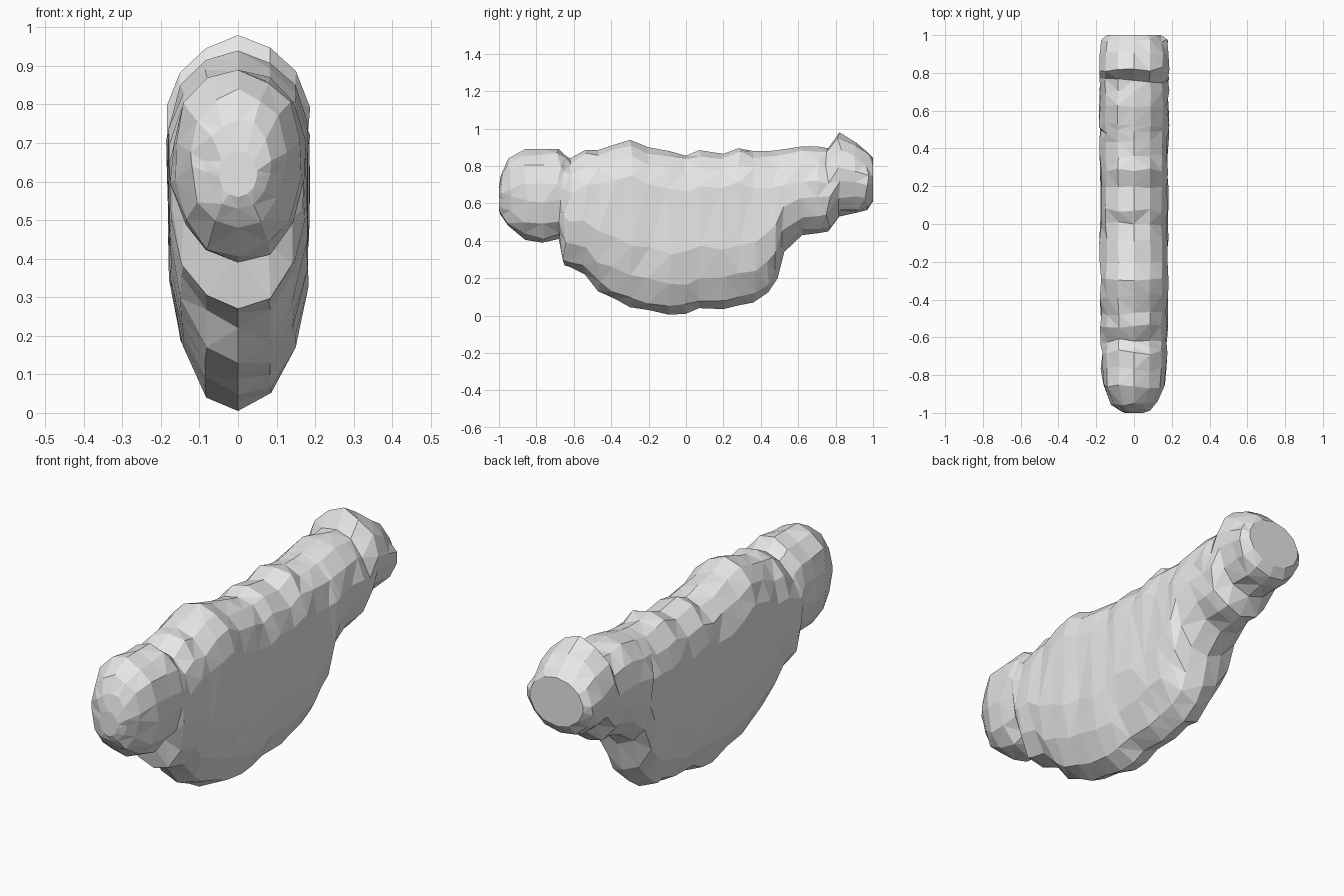
import bpy
import bmesh
import math
import random

cube = bpy.data.objects.get("Cube")
if cube:
    bpy.data.objects.remove(cube, do_unlink=True)

random.seed(4)

# Stations along the body: position, underside height, crest height
STATIONS = [
    (-1, .56, .68), (-.985, .53, .76), (-.95, .48, .84), (-.86, .405, .89),
    (-.77, .39, .89), (-.68, .41, .89), (-.65, .27, .86), (-.62, .26, .84),
    (-.54, .22, .885), (-.47, .13, .885), (-.38, .09, .915), (-.3, .045, .94),
    (-.2, .03, .9), (-.09, .005, .88), (0, .01, .855), (.07, .04, .885),
    (.2, .035, .865), (.28, .055, .895), (.36, .07, .88), (.44, .125, .88),
    (.49, .2, .885), (.525, .34, .89), (.62, .43, .905), (.7, .44, .905),
    (.76, .45, .895), (.82, .53, .98), (.91, .55, .925), (.97, .565, .875),
    (1, .61, .845),
]
# Half width along the body
WIDTHS = [(-1, .05), (-.98, .1), (-.93, .145), (-.85, .173), (-.4, .18),
          (.9, .187), (.97, .178), (1, .145)]
# Angles of the cross-section points on one side, from crest to underside
ANGLES = [62, 35, 8, -8, -35, -62]


def half_width(y):
    for (y0, w0), (y1, w1) in zip(WIDTHS, WIDTHS[1:]):
        if y <= y1:
            return w0 + (w1 - w0) * (y - y0) / (y1 - y0)
    return WIDTHS[-1][1]


def ring(bm, y, low, high, rough):
    """Tall rounded section: short arc on top, long tapering arc below."""
    height = high - low
    upper, lower = min(.22, height / 2), min(.38, height / 2)
    width = half_width(y)

    def side_point(angle, side):
        a = math.radians(angle)
        if angle > 0:
            z = high - upper + upper * math.sin(a)
        else:
            z = low + lower + lower * math.sin(a)
        x = side * width * math.cos(a) * (1 + rough * random.uniform(-1.5, .7))
        return bm.verts.new((x, y + rough * random.uniform(-.4, .4),
                             z + rough * random.uniform(-.3, .3)))

    crest = bm.verts.new((0, y, high))
    left = [side_point(a, 1) for a in ANGLES]
    keel = bm.verts.new((0, y, low))
    right = [side_point(a, -1) for a in reversed(ANGLES)]
    return [crest] + left + [keel] + right


# Body skin lofted through the stations and closed at both ends
bm = bmesh.new()
last = len(STATIONS) - 1
rings = [ring(bm, *s, 0 if i in (0, last) else .035)
         for i, s in enumerate(STATIONS)]
for a, b in zip(rings, rings[1:]):
    for i in range(len(a)):
        j = (i + 1) % len(a)
        bm.faces.new((a[i], a[j], b[j], b[i]))
bm.faces.new(rings[0])
bm.faces.new(rings[-1])
bmesh.ops.triangulate(bm, faces=[f for f in bm.faces if len(f.verts) == 4])
bmesh.ops.recalc_face_normals(bm, faces=bm.faces)
for v in bm.verts:
    v.co.y = max(-1, min(1, v.co.y))

mesh = bpy.data.meshes.new("rock_body")
bm.to_mesh(mesh)
bm.free()
body = bpy.data.objects.new("rock_body", mesh)
bpy.context.collection.objects.link(body)

# Plain stone grey
stone = bpy.data.materials.new("stone_grey")
stone.use_nodes = True
grey = (.8, .8, .8, 1)
stone.diffuse_color = grey
stone.node_tree.nodes["Principled BSDF"].inputs["Base Color"].default_value = grey
mesh.materials.append(stone)
